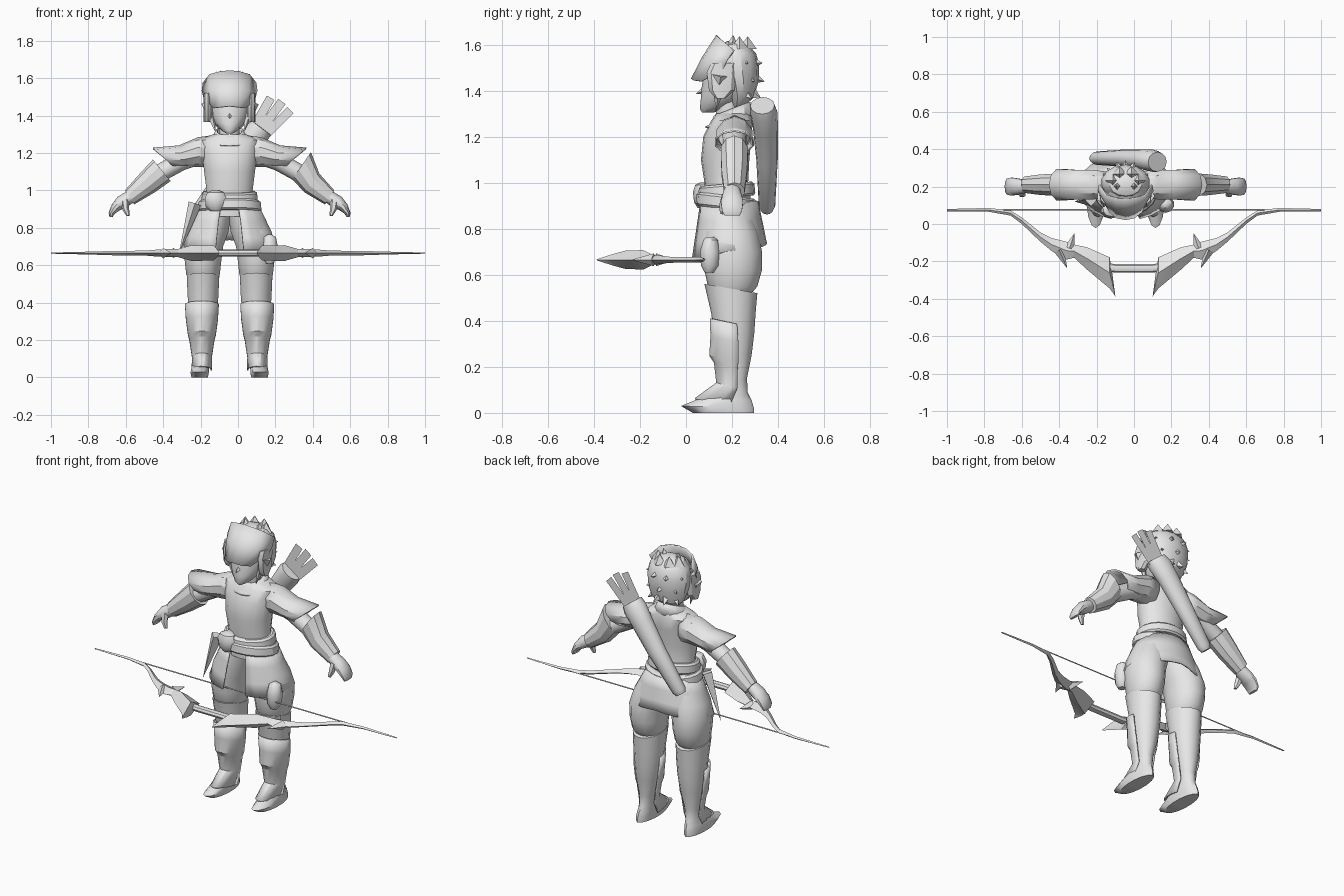
import bpy, bmesh, math
from mathutils import Vector

CX = -0.045          # centre line of the figure
BZ = 0.665           # height of the bow
GREY = bpy.data.materials.new("plain_grey")
GREY.diffuse_color = (0.8, 0.8, 0.8, 1)


def finish(name, bm, angle=40, solid=0):
    bmesh.ops.remove_doubles(bm, verts=bm.verts, dist=0.0002)
    bmesh.ops.recalc_face_normals(bm, faces=bm.faces)
    me = bpy.data.meshes.new(name)
    bm.to_mesh(me)
    bm.free()
    me.materials.append(GREY)
    me.shade_smooth()
    me.set_sharp_from_angle(angle=math.radians(angle))
    ob = bpy.data.objects.new(name, me)
    bpy.context.collection.objects.link(ob)
    if solid:
        m = ob.modifiers.new("thickness", 'SOLIDIFY')
        m.thickness, m.offset = solid, 0
    return ob


def loft(name, rings, closed=True, caps=True, angle=40, solid=0):
    """Skin a row of equally long point rings."""
    bm = bmesh.new()
    rows = [[bm.verts.new(p) for p in r] for r in rings]
    n = len(rows[0])
    for a, b in zip(rows, rows[1:]):
        for i in range(n if closed else n - 1):
            j = (i + 1) % n
            bm.faces.new((a[i], a[j], b[j], b[i]))
    if caps:
        bm.faces.new(rows[0])
        bm.faces.new(rows[-1])
    return finish(name, bm, angle, solid)


def flat_ring(x, z, rx, y0, y1, n=14, tilt=0):
    """Level ellipse from front y0 to back y1; tilt lifts the front."""
    pts = []
    for i in range(n):
        a = 2 * math.pi * i / n
        pts.append((x + rx * math.sin(a), (y0 + y1) / 2 - (y1 - y0) / 2 * math.cos(a),
                    z + tilt * math.cos(a)))
    return pts


def limb_ring(s, ut, zt, ub, zb, yh, y=0.21, n=10):
    """Arm section given by its top and bottom edge points and y half width."""
    pts = []
    for i in range(n):
        a = 2 * math.pi * i / n
        k = (1 + math.cos(a)) / 2
        pts.append((CX + s * (ub + (ut - ub) * k), y + yh * math.sin(a), zb + (zt - zb) * k))
    return pts


def tube(name, path, n=8, flat=1.0, angle=40):
    """Round tube through (point, radius) stations; flat squeezes it in y."""
    d = (Vector(path[-1][0]) - Vector(path[0][0])).normalized()
    e = d.cross(Vector((0, 1, 0)))
    e = e.normalized() if e.length > 0.1 else Vector((1, 0, 0))
    f = d.cross(e)
    rings = [[Vector(p) + r * (e * math.cos(2 * math.pi * i / n) + f * flat * math.sin(2 * math.pi * i / n))
              for i in range(n)] for p, r in path]
    return loft(name, rings, angle=angle)


def spike(name, base, tip, r, n=4, flat=1.0):
    return tube(name, [(base, r), (tip, 0.001)], n, flat, 30)


# torso, belt and collar
loft("torso", [flat_ring(CX, z, rx, a, b, 18) for z, rx, a, b in (
    (0.86, 0.14, 0.08, 0.28), (0.95, 0.135, 0.08, 0.28), (1.0, 0.125, 0.08, 0.27),
    (1.1, 0.138, 0.065, 0.275), (1.2, 0.15, 0.075, 0.285), (1.27, 0.165, 0.11, 0.29),
    (1.3, 0.09, 0.13, 0.28))])
loft("neck", [flat_ring(CX, z, 0.055, 0.13, 0.24) for z in (1.25, 1.37)])
loft("collar", [flat_ring(CX, 1.25, 0.1, 0.085, 0.28, tilt=-0.01),
                flat_ring(CX, 1.285, 0.088, 0.115, 0.285, tilt=-0.03),
                flat_ring(CX, 1.32, 0.068, 0.125, 0.275, tilt=-0.03)], caps=False, angle=25, solid=0.008)
for i, (z, k, t) in enumerate(((0.965, 0, -0.01), (0.915, 0.02, 0.015))):
    loft("belt_%d" % i, [flat_ring(CX, z + dz, 0.137 + k + dr, 0.068 - k / 2 - dr, 0.285 + k / 2 + dr, 18, t)
                         for dz, dr in ((-0.03, 0.008), (-0.02, 0.016), (0.02, 0.012), (0.03, 0))], angle=25)
loft("belt_pouch", [flat_ring(-0.12, z, rx, a, 0.11, 10) for z, rx, a in (
    (0.89, 0.03, 0.05), (0.915, 0.055, 0.035), (0.96, 0.06, 0.03), (0.99, 0.045, 0.04), (1.0, 0.02, 0.06))])

# open skirt with a front slit and a longer front hem
rows = []
for t in (0, 0.35, 0.7, 1):
    row = []
    for i in range(25):
        a = math.radians(18 + 324 * i / 24)
        c, hem = math.cos(a), 0.735 - 0.055 * max(0, math.cos(a)) - 0.03 * abs(math.sin(a))
        rx = 0.15 + 0.095 * t ** 0.8
        row.append((CX + rx * math.sin(a), 0.185 - (0.125 + 0.038 * t) * c, 0.92 + (hem - 0.92) * t))
    rows.append(row)
loft("skirt", rows, closed=False, caps=False, solid=0.008)
# pointed hip blade and rounded hip bag
spike("hip_blade", (CX - 0.185, 0.13, 0.93), (CX - 0.27, 0.12, 0.66), 0.035, 4)
loft("hip_bag", [flat_ring(0.17, z, rx, a, b, 10) for z, rx, a, b in (
    (0.61, 0.02, 0.08, 0.12), (0.64, 0.04, 0.065, 0.145), (0.7, 0.045, 0.06, 0.15),
    (0.75, 0.035, 0.075, 0.14), (0.765, 0.01, 0.09, 0.12))])

for s in (-1, 1):
    side = "left" if s > 0 else "right"
    # baggy shorts leg
    loft(side + "_shorts", [flat_ring(CX + s * u, z, rx, a, b) for z, u, rx, a, b in (
        (0.525, 0.142, 0.078, 0.11, 0.29), (0.55, 0.142, 0.092, 0.095, 0.31), (0.62, 0.142, 0.1, 0.08, 0.33),
        (0.7, 0.14, 0.108, 0.075, 0.33), (0.78, 0.115, 0.112, 0.075, 0.315), (0.9, 0.075, 0.09, 0.09, 0.28))])
    # boot and foot
    loft(side + "_boot", [flat_ring(CX + s * u, z, rx, a, b, 14, t) for z, u, rx, a, b, t in (
        (0.0, 0.16, 0.045, 0.03, 0.295, 0), (0.025, 0.16, 0.05, -0.022, 0.295, 0.005),
        (0.055, 0.157, 0.048, 0.04, 0.285, 0), (0.09, 0.153, 0.043, 0.13, 0.268, 0),
        (0.15, 0.15, 0.044, 0.165, 0.265, 0), (0.25, 0.146, 0.065, 0.14, 0.285, 0),
        (0.35, 0.143, 0.078, 0.12, 0.297, 0), (0.43, 0.142, 0.084, 0.11, 0.302, 0),
        (0.54, 0.142, 0.089, 0.08, 0.31, 0.02))])
    # shin guard: open front shell, flared at its middle
    rows = []
    for z, rx, y, d in ((0.06, 0.052, 0.17, 0.13), (0.13, 0.05, 0.21, 0.075), (0.22, 0.064, 0.21, 0.085),
                        (0.25, 0.072, 0.21, 0.105), (0.33, 0.083, 0.21, 0.1), (0.41, 0.088, 0.205, 0.097)):
        rows.append([(CX + s * 0.148 + rx * math.sin(a), y - d * math.cos(a), z - 0.02 * (1 - math.cos(a)))
                     for a in [math.radians(-100 + 20 * i) for i in range(11)]])
    loft(side + "_shin_guard", rows, closed=False, caps=False, angle=25, solid=0.008)
    # flared sleeve, arm, gauntlet
    loft(side + "_sleeve", [limb_ring(s, *r) for r in (
        (0.1, 1.29, 0.1, 1.13, 0.07), (0.17, 1.28, 0.17, 1.13, 0.078),
        (0.27, 1.237, 0.23, 1.13, 0.078), (0.41, 1.225, 0.295, 1.125, 0.085))], caps=False, angle=30, solid=0.008)
    loft(side + "_upper_arm", [limb_ring(s, *r) for r in (
        (0.15, 1.25, 0.15, 1.14, 0.055), (0.28, 1.2, 0.24, 1.11, 0.05), (0.42, 1.12, 0.35, 1.05, 0.048))])
    top = (0.435, 1.205, 0.335, 1.06, 0.062) if s > 0 else (0.41, 1.165, 0.315, 1.05, 0.062)
    loft(side + "_gauntlet", [limb_ring(s, *r) for r in (
        top, (0.48, 1.09, 0.40, 0.99, 0.058), (0.56, 1.0, 0.51, 0.925, 0.046))], angle=30)
    # hand with thumb
    loft(side + "_hand", [limb_ring(s, *r, y=0.2) for r in (
        (0.55, 0.995, 0.515, 0.935, 0.036), (0.6, 0.965, 0.55, 0.91, 0.045), (0.63, 0.925, 0.585, 0.895, 0.05),
        (0.647, 0.88, 0.615, 0.875, 0.045), (0.642, 0.858, 0.625, 0.858, 0.035))])
    tube(side + "_thumb", [((CX + s * 0.56, 0.175, 0.945), 0.022), ((CX + s * 0.555, 0.16, 0.9), 0.018),
                           ((CX + s * 0.542, 0.155, 0.865), 0.009)], 6)

# head and nose
loft("head", [flat_ring(CX, z, rx, a, b, 16) for z, rx, a, b in (
    (1.305, 0.018, 0.07, 0.12), (1.32, 0.042, 0.06, 0.17), (1.36, 0.08, 0.064, 0.24), (1.4, 0.1, 0.066, 0.28),
    (1.46, 0.115, 0.075, 0.3), (1.52, 0.118, 0.085, 0.3), (1.58, 0.09, 0.12, 0.27), (1.6, 0.04, 0.16, 0.23))])
spike("nose", (CX, 0.075, 1.4), (CX, 0.043, 1.385), 0.014)
# hair shell and locks
loft("hair", [flat_ring(CX, z, rx, a, b, 14) for z, rx, a, b in (
    (1.33, 0.06, 0.2, 0.25), (1.37, 0.1, 0.18, 0.295), (1.44, 0.125, 0.15, 0.315), (1.51, 0.132, 0.12, 0.318),
    (1.56, 0.12, 0.13, 0.305), (1.6, 0.085, 0.15, 0.27), (1.615, 0.03, 0.18, 0.23))], angle=30)
k = 0
for z, y, dy, dz, r, angles in ((1.58, 0.2, 0.07, 0.055, 0.04, (-65, -25, 25, 65)),
                                (1.52, 0.2, 0.135, 0.0, 0.038, (-60, -20, 20, 60)),
                                (1.46, 0.2, 0.135, -0.02, 0.036, (-45, 0, 45)),
                                (1.4, 0.2, 0.125, -0.035, 0.034, (-50, -15, 15, 50))):
    for a in map(math.radians, angles):
        d = Vector((math.sin(a), math.cos(a), 0))
        base = Vector((CX, y, z)) + d * 0.075
        spike("hair_lock_%d" % k, base, Vector((CX, y, z + dz)) + d * (dy + 0.005), r)
        k += 1
for s in (-1, 1):
    spike("side_lock", (CX + s * 0.118, 0.15, 1.47), (CX + s * 0.075, 0.13, 1.31), 0.04, 5)
    spike("crown_lock", (CX + s * 0.04, 0.2, 1.58), (CX + s * 0.05, 0.205, 1.64), 0.035)
    # cheek guard beside the face
    loft("cheek_guard", [flat_ring(CX + s * 0.115, z, 0.024, a, b, 8) for z, a, b in (
        (1.365, 0.13, 0.17), (1.4, 0.1, 0.21), (1.48, 0.09, 0.22), (1.52, 0.11, 0.22))], angle=30)

# tall forehead visor leaning back
low = [(-0.135, 0.16, 1.49), (-0.085, 0.065, 1.44), (-0.045, 0.033, 1.445)]
high = [(-0.14, 0.21, 1.575), (-0.105, 0.155, 1.62), (-0.05, 0.138, 1.635)]
rows = []
for side_pts, mid in ((low, (0, 0.025, 1.45)), (high, (0, 0.135, 1.64))):
    full = side_pts + [mid] + [(-x, y, z) for x, y, z in reversed(side_pts)]
    rows.append([(CX + x, y, z) for x, y, z in full])
mid_row = [((a[0] + b[0]) / 2 * 1.06 + 0.0027, (a[1] + b[1]) / 2 - 0.006, (a[2] + b[2]) / 2)
           for a, b in zip(*rows)]
loft("visor", [rows[0], mid_row, rows[1]], closed=False, caps=False, solid=0.008)

# quiver slung across the back
tube("quiver", [((-0.215, 0.352, 0.88), 0.03), ((-0.2, 0.352, 0.9), 0.042), ((-0.05, 0.352, 1.1), 0.055),
                ((0.05, 0.345, 1.24), 0.064), ((0.1, 0.338, 1.305), 0.07), ((0.125, 0.332, 1.335), 0.062)],
     12, 0.85)
# arrows as flat cards
for i, (x, z) in enumerate(((0.175, 1.495), (0.235, 1.475), (0.28, 1.43))):
    a, b = Vector((0.075 + 0.03 * i, 0.33, 1.32 - 0.018 * i)), Vector((x, 0.33, z))
    w = (b - a).cross(Vector((0, 1, 0))).normalized() * 0.024
    loft("arrow_%d" % i, [[p + w + Vector((0, 0.001 * i, 0)), p - w + Vector((0, 0.001 * i, 0))] for p in (a, b)],
         closed=False, caps=False)

# bow: grip, two bladed limbs, string
tube("bow_grip", [((-0.2, -0.225, BZ), 0.02), ((-0.1, -0.237, BZ), 0.018), ((0.1, -0.237, BZ), 0.018),
                  ((0.2, -0.225, BZ), 0.02)], 8, 1.25)
for s in (-1, 1):
    rows = []
    for x, a, b, h in ((0.1, -0.388, -0.384, 0.003), (0.115, -0.365, -0.27, 0.025), (0.13, -0.345, -0.178, 0.04),
                       (0.25, -0.245, -0.125, 0.042), (0.32, -0.18, -0.11, 0.022), (0.36, -0.19, -0.095, 0.022),
                       (0.44, -0.145, -0.075, 0.018), (0.5, -0.095, -0.045, 0.013), (0.6, 0.0, 0.035, 0.012),
                       (0.66, 0.045, 0.072, 0.012), (0.78, 0.066, 0.086, 0.008), (1.0, 0.068, 0.08, 0.003)):
        m = (a + b) / 2
        rows.append([(s * x, a, BZ), (s * x, m, BZ + h), (s * x, b, BZ), (s * x, m, BZ - h)])
    loft("bow_limb", rows, angle=30)
    spike("bow_inner_barb", (s * 0.345, -0.13, BZ), (s * 0.318, -0.05, BZ), 0.028)
    spike("bow_outer_barb", (s * 0.4, -0.14, BZ), (s * 0.358, -0.235, BZ), 0.028)
tube("bow_string", [((-0.97, 0.075, BZ), 0.004), ((0.97, 0.075, BZ), 0.004)], 4)
